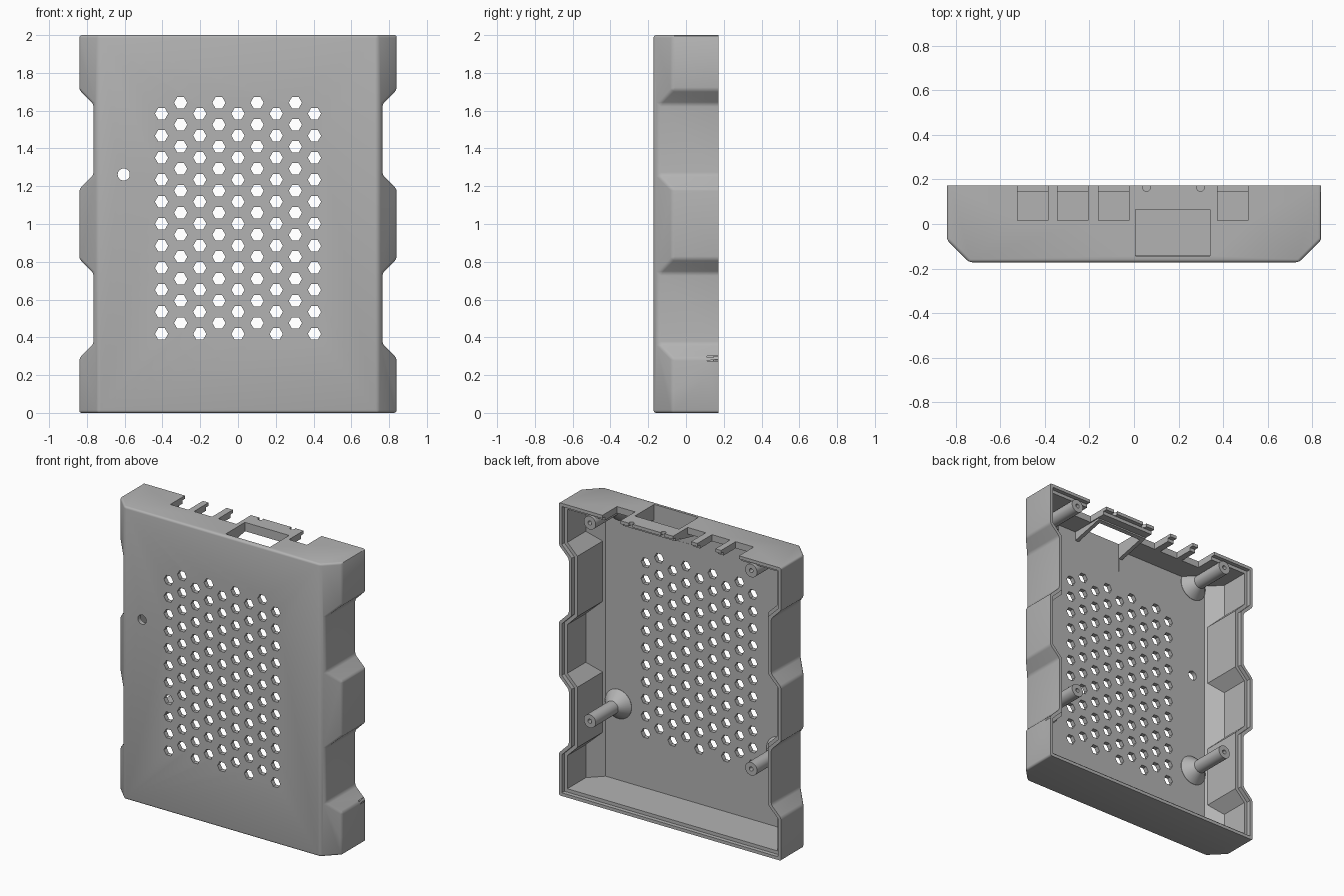
import bpy, bmesh, math
from mathutils import Matrix, Vector

if "Cube" in bpy.data.objects:
    bpy.data.objects.remove(bpy.data.objects["Cube"])

grey = bpy.data.materials.new("plain_grey")
grey.use_nodes = True
grey.diffuse_color = (0.45, 0.45, 0.45, 1)
grey.node_tree.nodes["Principled BSDF"].inputs["Base Color"].default_value = (0.45, 0.45, 0.45, 1)

FRONT, BACK, WALL, SKIN, LIP = -0.172, 0.173, 0.045, 0.03, 0.022


def finish(bm, name):
    bmesh.ops.recalc_face_normals(bm, faces=bm.faces)
    mesh = bpy.data.meshes.new(name)
    bm.to_mesh(mesh)
    bm.free()
    mesh.materials.append(grey)
    ob = bpy.data.objects.new(name, mesh)
    bpy.context.collection.objects.link(ob)
    return ob


def add_prism(bm, pts, axis, lo, hi):
    """Extrude a 2D outline along x, y or z."""
    put = {"x": lambda a, b, d: (d, a, b),
           "y": lambda a, b, d: (a, d, b),
           "z": lambda a, b, d: (a, b, d)}[axis]
    low = [bm.verts.new(put(a, b, lo)) for a, b in pts]
    high = [bm.verts.new(put(a, b, hi)) for a, b in pts]
    bm.faces.new(low)
    bm.faces.new(high[::-1])
    for i in range(len(pts)):
        j = (i + 1) % len(pts)
        bm.faces.new((low[i], high[i], high[j], low[j]))


def prism(name, pts, axis, lo, hi):
    bm = bmesh.new()
    add_prism(bm, pts, axis, lo, hi)
    return finish(bm, name)


def rect(a0, a1, b0, b1):
    return [(a0, b0), (a1, b0), (a1, b1), (a0, b1)]


def ring(a, b, r, n):
    return [(a + r * math.cos(math.tau * i / n), b + r * math.sin(math.tau * i / n)) for i in range(n)]


def apply_modifier(ob, mod):
    bpy.context.view_layer.objects.active = ob
    bpy.ops.object.modifier_apply(modifier=mod.name)


def combine(ob, other, operation):
    mod = ob.modifiers.new("combine", "BOOLEAN")
    mod.operation, mod.solver, mod.object = operation, "EXACT", other
    apply_modifier(ob, mod)
    bpy.data.objects.remove(other)


def case_solid(name, t, skin, lo, hi):
    """Notched outline crossed with the chamfered section, inset by t."""
    k = t * (math.sqrt(2) - 1)
    wide, narrow = 0.84 - t, 0.765 - t
    side = [(wide, t)]
    for start in (0.29, 1.185):
        side += [(wide, start - k), (narrow, start + 0.075 - k),
                 (narrow, start + 0.45 + k), (wide, start + 0.525 + k)]
    side.append((wide, 2 - t))
    outline = side + [(-x, z) for x, z in reversed(side)]
    half = [(0.74 + skin - math.sqrt(2) * t, FRONT + skin), (wide, FRONT + 0.1 + k), (wide, 0.5)]
    section = half + [(-x, y) for x, y in reversed(half)]
    ob = prism(name, outline, "y", lo, hi)
    combine(ob, prism("section", section, "z", -1, 3), "INTERSECT")
    return ob


# Outer shell with softened edges, trimmed flat at the open back
shell = case_solid("case_shell", 0, 0, -0.4, 0.4)
bevel = shell.modifiers.new("soft_edges", "BEVEL")
bevel.width, bevel.segments = 0.014, 3
bevel.limit_method, bevel.angle_limit = "ANGLE", math.radians(30)
apply_modifier(shell, bevel)
combine(shell, prism("trim", rect(-2, 2, -1, 3), "y", BACK, 1), "DIFFERENCE")

# Hollow inside and stepped rim
combine(shell, case_solid("cavity", WALL, SKIN, -0.4, 0.3), "DIFFERENCE")
combine(shell, case_solid("lip_step", LIP, SKIN, 0.145, 0.3), "DIFFERENCE")

# Sloping shroud below the large port
shroud = prism("shroud", [(-0.155, 1.89), (-0.155, 1.97), (0.09, 1.97), (0.09, 1.945)], "x", -0.02, 0.368)
combine(shell, shroud, "UNION")

# Hexagonal vents and the indicator hole
bm = bmesh.new()
for col in range(-4, 5):
    for row in range(11):
        z = 0.418 + 0.1166 * row + (0.058 if col % 2 else 0)
        add_prism(bm, ring(0.1012 * col, z, 0.035, 6), "y", -0.3, -0.1)
add_prism(bm, ring(-0.605, 1.262, 0.032, 24), "y", -0.3, -0.1)
combine(shell, finish(bm, "vents"), "DIFFERENCE")

# Ports in the top wall
bm = bmesh.new()
for x in (-0.522, -0.343, -0.159, 0.375):
    add_prism(bm, rect(x, x + 0.136, 0.015, 0.4), "z", 1.9, 2.1)
add_prism(bm, rect(0.007, 0.341, -0.143, 0.065), "z", 1.8, 2.1)
for x in (0.056, 0.298):
    add_prism(bm, ring(x, 0.163, 0.017, 16), "z", 1.9, 2.1)
combine(shell, finish(bm, "ports"), "DIFFERENCE")


def standoff(name, x, z):
    """Turned post with a flared foot and a blind screw hole."""
    bm = bmesh.new()
    profile = [(0, -0.155), (0.1, -0.155), (0.1, -0.14), (0.045, -0.075),
               (0.045, 0.168), (0.014, 0.168), (0.014, 0.05), (0, 0.05)]
    verts = [bm.verts.new((x + r, y, z)) for r, y in profile]
    edges = [bm.edges.new(pair) for pair in zip(verts, verts[1:])]
    bmesh.ops.spin(bm, geom=verts + edges, cent=(x, 0, z), axis=(0, 1, 0),
                   angle=math.tau, steps=32)
    bmesh.ops.remove_doubles(bm, verts=bm.verts, dist=0.0005)
    post = finish(bm, name)
    combine(post, case_solid("limit", 0.02, 0.01, -0.4, 0.4), "INTERSECT")
    return post


# Four mounting posts
parts = [shell]
for side, x in (("left", 0.61), ("right", -0.61)):
    for level, z in (("upper", 1.92), ("lower", 0.565)):
        parts.append(standoff(f"{level}_{side}_standoff", x, z))

for ob in parts:
    bpy.ops.object.select_all(action="DESELECT")
    ob.select_set(True)
    bpy.context.view_layer.objects.active = ob
    bpy.ops.object.shade_smooth_by_angle(angle=math.radians(30))
